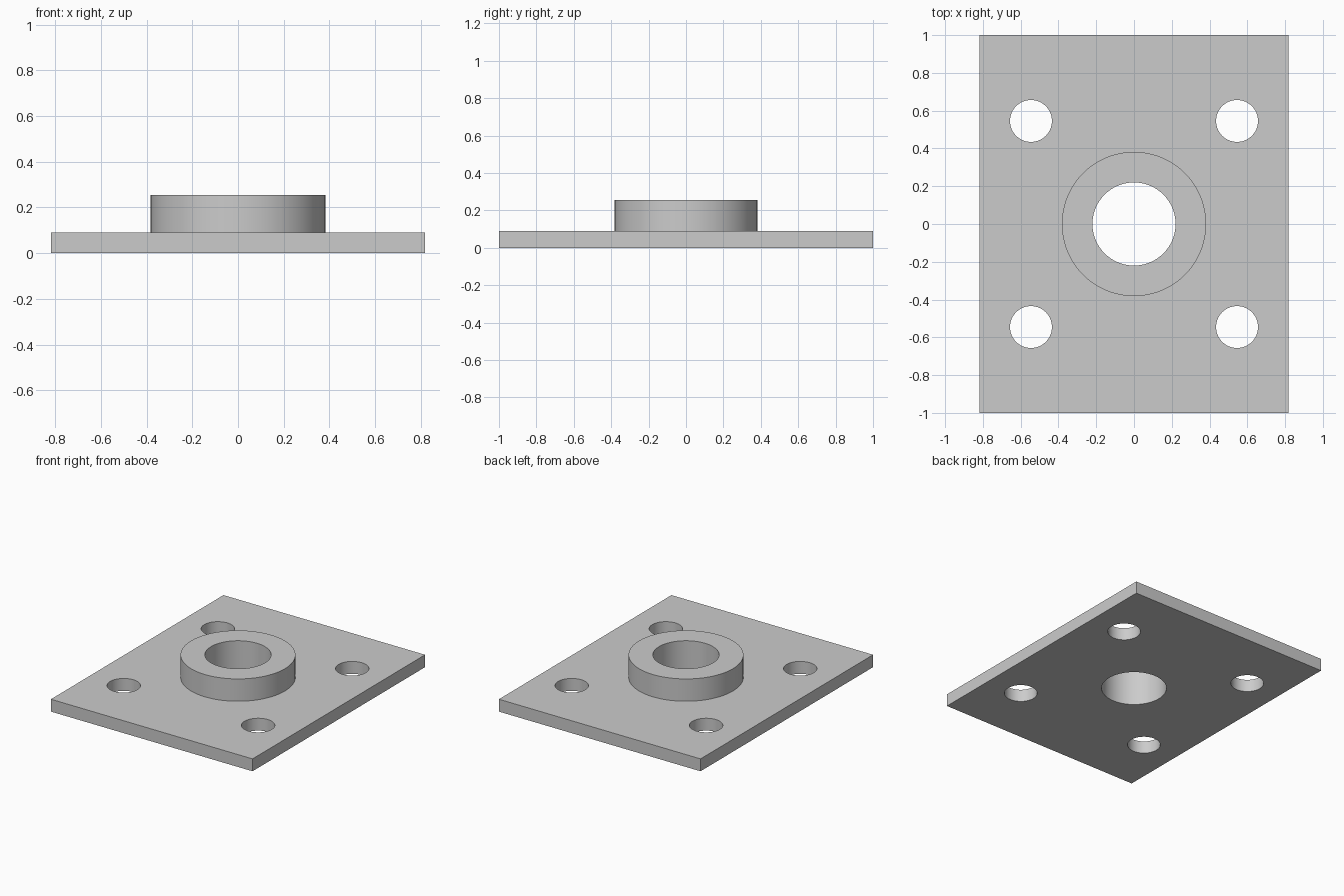
import bpy
import math

if "Cube" in bpy.data.objects:
    bpy.data.objects.remove(bpy.data.objects["Cube"], do_unlink=True)

U = 1 / 11                 # design unit: the plate is 18 x 22 x 1 units
PLATE = (18 * U, 22 * U, U)
BOSS_TOP = 2.8 * U

# Plain grey metal
grey = bpy.data.materials.new("plain_grey")
grey.use_nodes = True
colour = (0.6, 0.6, 0.6, 1)
grey.diffuse_color = colour
grey.node_tree.nodes["Principled BSDF"].inputs["Base Color"].default_value = colour


def cylinder(name, radius, bottom, top, x=0, y=0):
    bpy.ops.mesh.primitive_cylinder_add(
        vertices=96, radius=radius, depth=top - bottom,
        location=(x, y, (bottom + top) / 2))
    obj = bpy.context.object
    obj.name = name
    obj.data.materials.append(grey)
    return obj


def combine(target, tool, operation):
    """Apply a boolean to the target and discard the tool."""
    mod = target.modifiers.new(tool.name, "BOOLEAN")
    mod.operation = operation
    mod.solver = "EXACT"
    mod.object = tool
    bpy.ops.object.select_all(action="DESELECT")
    target.select_set(True)
    bpy.context.view_layer.objects.active = target
    bpy.ops.object.modifier_apply(modifier=mod.name)
    bpy.data.objects.remove(tool, do_unlink=True)


# Rectangular base plate
bpy.ops.mesh.primitive_cube_add(size=1, location=(0, 0, PLATE[2] / 2))
plate = bpy.context.object
plate.name = "flange_plate"
plate.scale = PLATE
bpy.ops.object.transform_apply(location=True, rotation=False, scale=True)
plate.data.materials.append(grey)

# Raised round boss, sunk into the plate for a clean join
combine(plate, cylinder("boss", 4.2 * U, U / 2, BOSS_TOP), "UNION")

# Central bore through boss and plate
combine(plate, cylinder("bore_cutter", 2.42 * U, -U, BOSS_TOP + U), "DIFFERENCE")

# Four bolt holes
for sx in (-1, 1):
    for sy in (-1, 1):
        hole = cylinder("bolt_hole_cutter", 1.22 * U, -U, 2 * U, sx * 6 * U, sy * 6 * U)
        combine(plate, hole, "DIFFERENCE")

bpy.ops.object.shade_smooth_by_angle(angle=math.radians(30))
